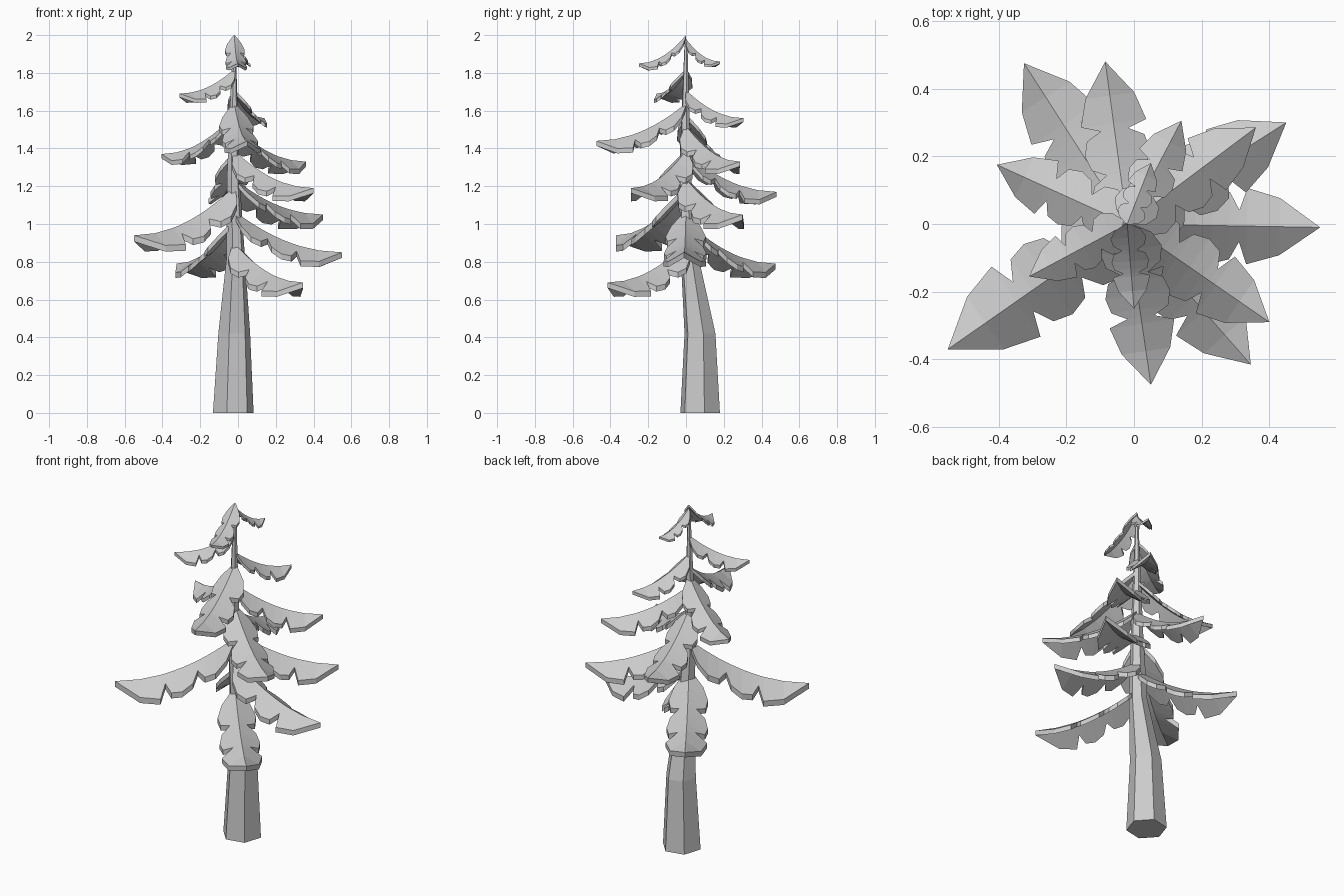
import bpy, bmesh, math
from mathutils import Vector

if "Cube" in bpy.data.objects:
    bpy.data.objects.remove(bpy.data.objects["Cube"])

grey = bpy.data.materials.new("light_grey")
grey.use_nodes = True
grey.diffuse_color = (0.6, 0.6, 0.6, 1)
grey.node_tree.nodes["Principled BSDF"].inputs["Base Color"].default_value = (0.6, 0.6, 0.6, 1)


def make_object(name, bm):
    bmesh.ops.recalc_face_normals(bm, faces=bm.faces)
    mesh = bpy.data.meshes.new(name)
    bm.to_mesh(mesh)
    bm.free()
    mesh.materials.append(grey)
    obj = bpy.data.objects.new(name, mesh)
    bpy.context.collection.objects.link(obj)
    return obj


# Bent, tapering six-sided trunk: ring centre and radius
RINGS = [(-0.025, 0.075, 0, 0.11), (-0.02, 0.074, 0.42, 0.086),
         (-0.012, 0.02, 0.82, 0.05), (-0.025, -0.005, 1.25, 0.034),
         (-0.02, 0, 1.96, 0.008)]
bm = bmesh.new()
rings = []
for x, y, z, r in RINGS:
    angles = [math.radians(12 + 60 * k) for k in range(6)]
    rings.append([bm.verts.new((x + r * math.cos(a), y + r * math.sin(a), z)) for a in angles])
for low, high in zip(rings, rings[1:]):
    for k in range(6):
        n = (k + 1) % 6
        bm.faces.new((low[k], low[n], high[n], high[k]))
bm.faces.new(rings[0][::-1])
bm.faces.new(rings[-1])
make_object("trunk", bm)

# Half outline of a branch: distance along it, half width (both relative)
OUTLINE = [(0, 0.12), (0.07, 0.7), (0.16, 0.95), (0.25, 0.85), (0.31, 0.42),
           (0.35, 0.85), (0.44, 1), (0.53, 0.88), (0.58, 0.42),
           (0.62, 1), (0.79, 0.75), (1, 0)]


def branch(index, start_z, tip):
    """Sagging folded plate with three lobes on each side."""
    start, tip = Vector((-0.02, 0, start_z)), Vector(tip)
    along = Vector((tip.x - start.x, tip.y - start.y, 0))
    length = along.length
    side = Vector((-along.y, along.x, 0)).normalized()
    half_width = 0.18 * length + 0.01
    bm = bmesh.new()
    ridge, edges = [], {1: [], -1: []}
    for t, w in OUTLINE:
        p = start + along * t
        p.z = start_z + (tip.z - start_z) * (1 - (1 - t) ** 2)
        ridge.append(bm.verts.new(p))
        for s in (1, -1):
            reach = w * half_width
            drop = Vector((0, 0, -0.68 * reach))
            edges[s].append(bm.verts.new(p + side * s * reach + drop) if w else ridge[-1])
    for s in (1, -1):
        for i in range(len(ridge) - 1):
            corners = [ridge[i], edges[s][i], edges[s][i + 1], ridge[i + 1]]
            if corners[2] is corners[3]:
                corners.pop()
            bm.faces.new(corners[::-s])
    bm.normal_update()
    if sum(f.normal.z for f in bm.faces) < 0:
        bmesh.ops.reverse_faces(bm, faces=bm.faces)
    mesh_faces = bm.faces[:]
    # Extrude the underside so the plate has thickness
    bottom = bmesh.ops.extrude_face_region(bm, geom=mesh_faces, use_keep_orig=True)["geom"]
    for v in bottom:
        if isinstance(v, bmesh.types.BMVert):
            v.co.z -= 0.045 * length + 0.004
    make_object("branch_%02d" % index, bm)


# Branches: height at the trunk, then tip position, from low to high
BRANCHES = [
    (0.90, (0.345, -0.415, 0.69)), (1.02, (-0.325, 0.475, 0.79)),
    (1.07, (0.55, -0.01, 0.85)), (1.20, (-0.55, -0.37, 0.94)),
    (1.24, (0.45, 0.30, 1.05)), (1.38, (-0.085, 0.48, 1.17)),
    (1.39, (0.40, -0.29, 1.19)), (1.52, (0.36, 0.285, 1.33)),
    (1.58, (-0.405, 0.175, 1.37)), (1.64, (0.05, -0.475, 1.44)),
    (1.71, (0.14, 0.305, 1.56)), (1.82, (-0.31, -0.155, 1.69)),
    (1.98, (0.05, 0.18, 1.86)), (2.0, (0, -0.25, 1.85))]
for number, (height, tip) in enumerate(BRANCHES, 1):
    branch(number, height, tip)
